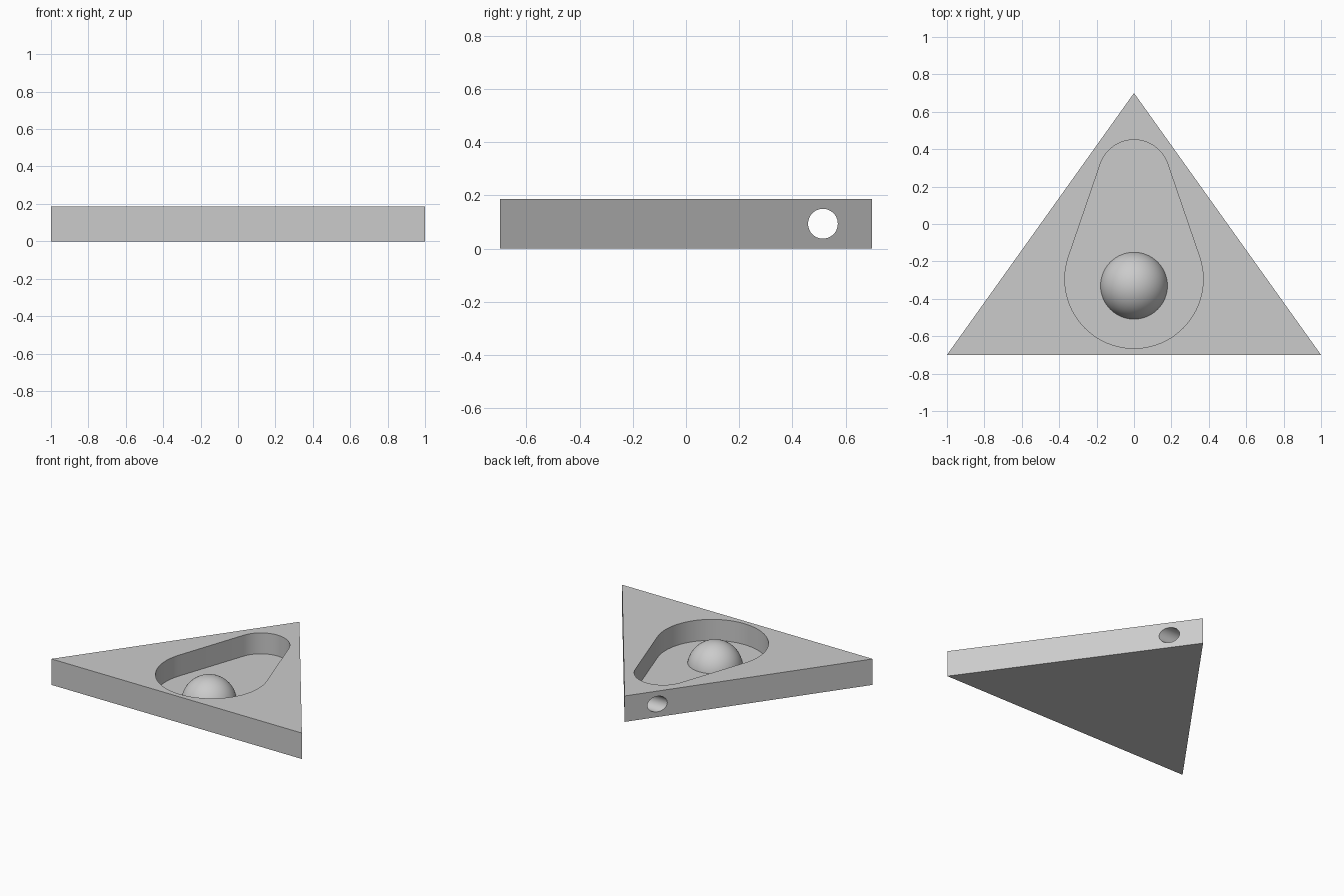
import bpy, bmesh
from math import asin, cos, pi, radians, sin

if "Cube" in bpy.data.objects:
    bpy.data.objects.remove(bpy.data.objects["Cube"], do_unlink=True)

HEIGHT = 0.187
FLOOR = 0.036

grey = bpy.data.materials.new("plain_grey")
grey.use_nodes = True
colour = (0.6, 0.6, 0.6, 1)
grey.diffuse_color = colour
grey.node_tree.nodes["Principled BSDF"].inputs["Base Color"].default_value = colour


def add_object(name, bm):
    bmesh.ops.recalc_face_normals(bm, faces=bm.faces)
    mesh = bpy.data.meshes.new(name)
    bm.to_mesh(mesh)
    bm.free()
    mesh.materials.append(grey)
    obj = bpy.data.objects.new(name, mesh)
    bpy.context.collection.objects.link(obj)
    return obj


def prism(name, outline, bottom, top):
    """Extrude a flat outline upwards into a closed solid."""
    bm = bmesh.new()
    face = bm.faces.new([bm.verts.new((x, y, bottom)) for x, y in outline])
    new = bmesh.ops.extrude_face_region(bm, geom=[face])["geom"]
    verts = [v for v in new if isinstance(v, bmesh.types.BMVert)]
    bmesh.ops.translate(bm, vec=(0, 0, top - bottom), verts=verts)
    return add_object(name, bm)


def arc(cy, radius, start, end, steps):
    angles = [start + (end - start) * i / steps for i in range(steps + 1)]
    return [(radius * cos(a), cy + radius * sin(a)) for a in angles]


def cut(target, cutter):
    cutter.hide_render = True
    mod = target.modifiers.new("cut", "BOOLEAN")
    mod.object = cutter
    mod.solver = "EXACT"
    bpy.ops.object.select_all(action="DESELECT")
    bpy.context.view_layer.objects.active = target
    target.select_set(True)
    bpy.ops.object.modifier_apply(modifier=mod.name)
    bpy.data.objects.remove(cutter, do_unlink=True)


# Triangular block
block = prism("triangular_block", [(-1, -0.7), (1, -0.7), (0, 0.7)], 0, HEIGHT)

# Teardrop pocket: two arcs joined by tangent lines
small_y, small_r = 0.26, 0.19
large_y, large_r = -0.295, 0.37
tilt = asin((large_r - small_r) / (small_y - large_y))
outline = arc(small_y, small_r, tilt, pi - tilt, 32)
outline += arc(large_y, large_r, pi - tilt, 2 * pi + tilt, 48)
cut(block, prism("pocket_cutter", outline, FLOOR, HEIGHT + 0.1))

# Cross hole near the apex
hole = prism("hole_cutter", arc(0, 0.056, 0, 2 * pi * 47 / 48, 47), -0.6, 0.6)
hole.rotation_euler = (0, radians(90), 0)
hole.location = (0, 0.515, HEIGHT / 2)
bpy.context.view_layer.update()
cut(block, hole)

# Dome rising from the pocket floor
bm = bmesh.new()
bmesh.ops.create_uvsphere(bm, u_segments=64, v_segments=32, radius=0.182)
bmesh.ops.translate(bm, vec=(0, -0.33, 0.003), verts=bm.verts)
bmesh.ops.bisect_plane(bm, geom=bm.verts[:] + bm.edges[:] + bm.faces[:],
                       plane_co=(0, 0, FLOOR), plane_no=(0, 0, 1), clear_inner=True)
dome = add_object("dome", bm)

# Smooth the curved walls and keep the rims sharp
for obj in (block, dome):
    bpy.ops.object.select_all(action="DESELECT")
    bpy.context.view_layer.objects.active = obj
    obj.select_set(True)
    bpy.ops.object.shade_smooth_by_angle(angle=radians(30))
